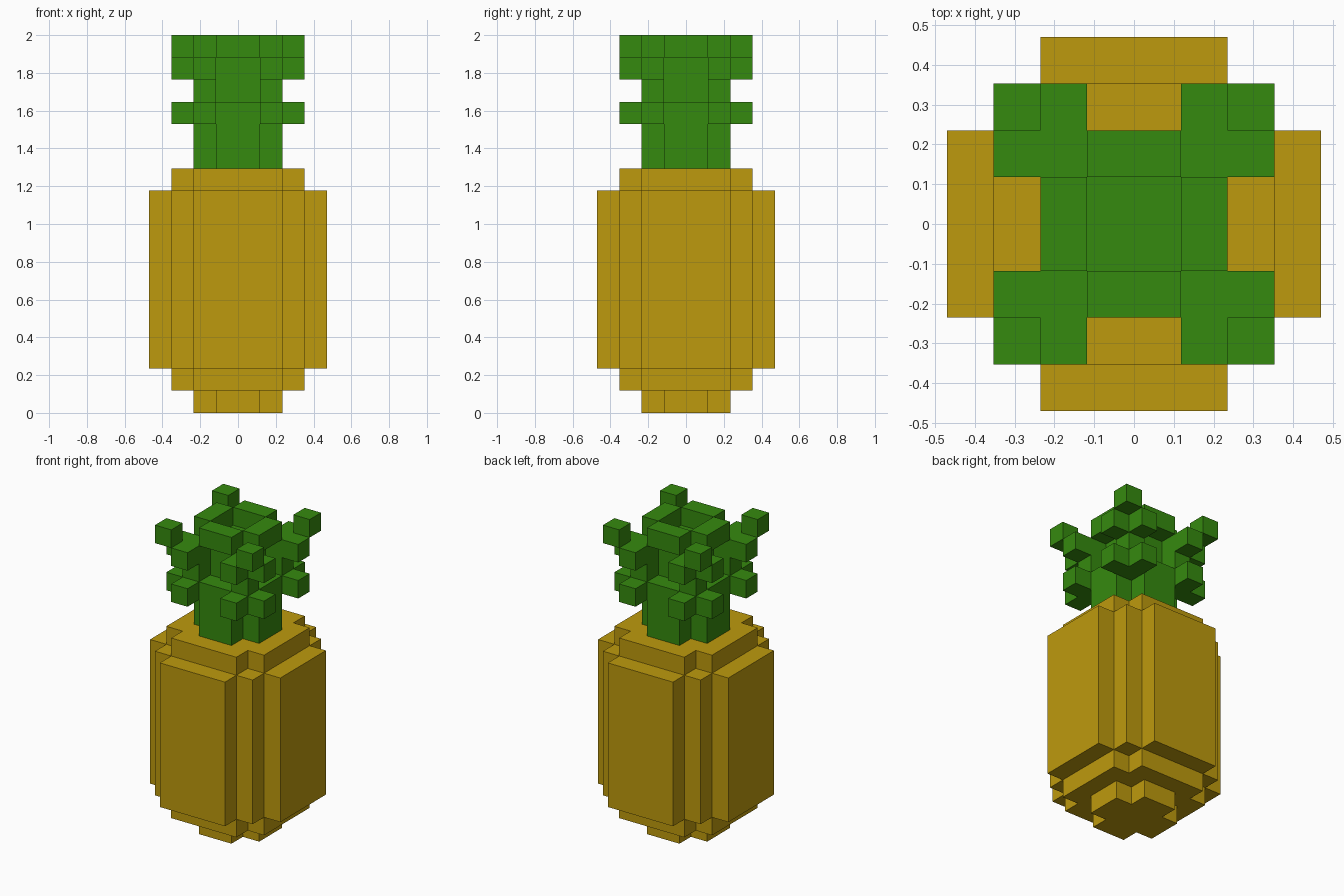
import bpy
import bmesh

if "Cube" in bpy.data.objects:
    bpy.data.objects.remove(bpy.data.objects["Cube"])

U = 2 / 17  # one block of the stepped grid


def material(name, rgb):
    m = bpy.data.materials.new(name)
    m.diffuse_color = (*rgb, 1)
    m.use_nodes = True
    m.node_tree.nodes["Principled BSDF"].inputs["Base Color"].default_value = m.diffuse_color
    return m


YELLOW = material("golden_yellow", (0.515, 0.323, 0.004))
GREEN = material("leaf_green", (0.036, 0.254, 0.0045))


def turn(points, k):
    """Rotate grid points by k quarter turns."""
    for _ in range(k):
        points = [(-y, x) for x, y in points]
    return points


def ring(quarter):
    """Repeat one stepped corner four times to close a profile."""
    return [p for k in range(4) for p in turn(quarter, k)]


def prism(name, outlines, z0, z1, mat):
    """Extrude closed outlines between two grid heights."""
    bm = bmesh.new()
    for outline in outlines:
        verts = [bm.verts.new((x * U, y * U, z0 * U)) for x, y in outline]
        face = bm.faces.new(verts)
        top = bmesh.ops.extrude_face_region(bm, geom=[face], use_keep_orig=True)["geom"]
        moved = [v for v in top if isinstance(v, bmesh.types.BMVert)]
        bmesh.ops.translate(bm, verts=moved, vec=(0, 0, (z1 - z0) * U))
    bmesh.ops.recalc_face_normals(bm, faces=bm.faces)
    mesh = bpy.data.meshes.new(name)
    bm.to_mesh(mesh)
    bm.free()
    mesh.materials.append(mat)
    obj = bpy.data.objects.new(name, mesh)
    bpy.context.collection.objects.link(obj)


small_cross = ring([(2, 1), (1, 1), (1, 2)])
wide_cross = ring([(3, 2), (2, 2), (2, 3)])
round_body = ring([(4, 2), (3, 2), (3, 3), (2, 3), (2, 4)])

# Fruit
prism("fruit_base", [small_cross], 0, 1, YELLOW)
prism("fruit_lower_step", [wide_cross], 1, 2, YELLOW)
prism("fruit_body", [round_body], 2, 10, YELLOW)
prism("fruit_upper_step", [wide_cross], 10, 11, YELLOW)

# Stem and its narrow core
prism("stem", [small_cross], 11, 14, GREEN)
prism("stem_core", [ring([(1, 1)])], 14, 16, GREEN)

# Leaves, repeated around the four corners and sides
fork = [(1, 1), (3, 1), (3, 2), (2, 2), (2, 3), (1, 3)]
stalk = [(1, 1), (2, 1), (2, 2), (1, 2)]
tip = [(2, 2), (3, 2), (3, 3), (2, 3)]
rim = [(1, -1), (2, -1), (2, 1), (1, 1)]
for name, outline, z0, z1 in (
    ("lower_leaves", fork, 13, 14),
    ("leaf_stalks", stalk, 14, 15),
    ("upper_leaves", fork, 15, 16),
    ("leaf_tips", tip, 16, 17),
    ("crown_rim", rim, 16, 17),
):
    prism(name, [turn(outline, k) for k in range(4)], z0, z1, GREEN)
